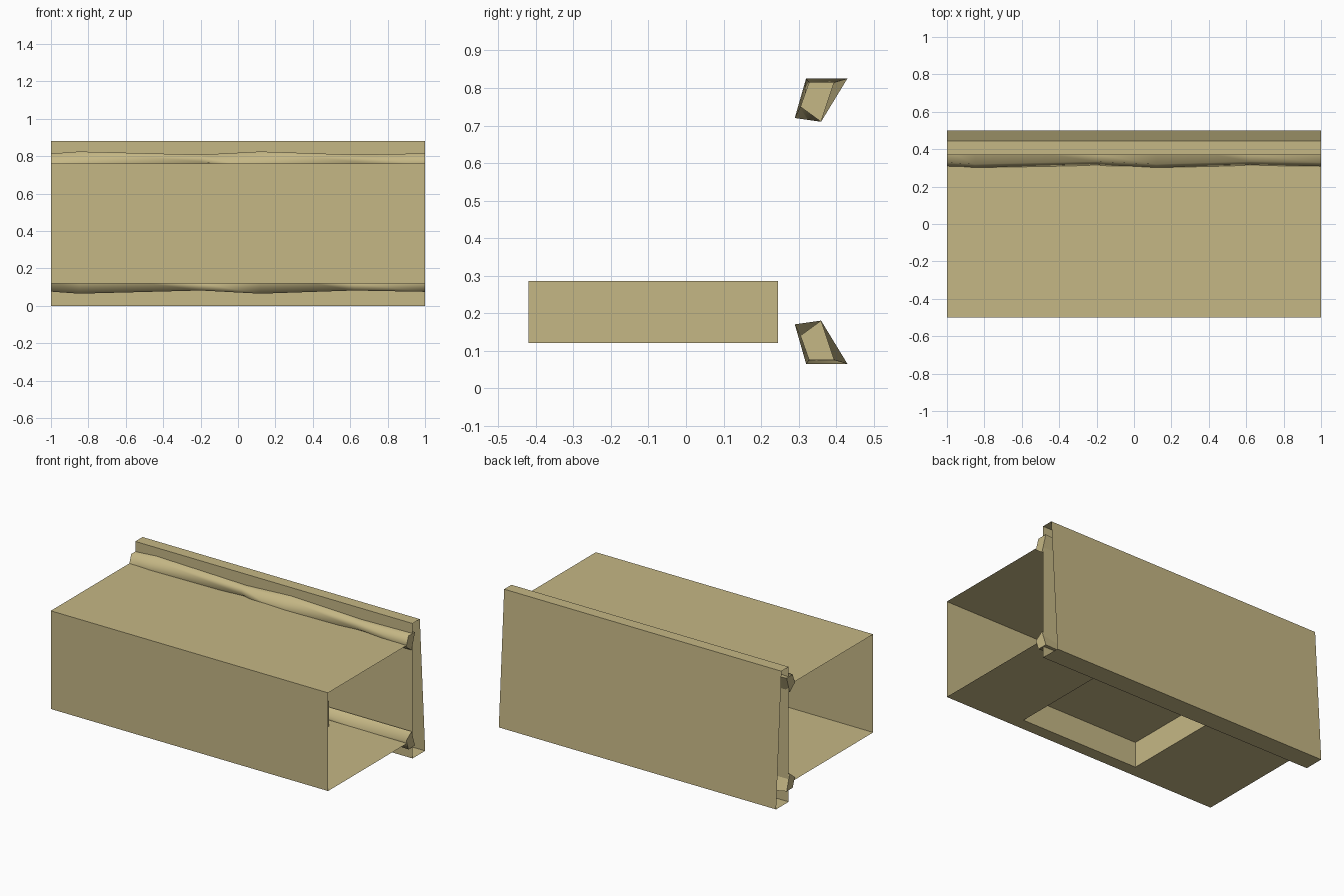
import bpy, bmesh, math

if "Cube" in bpy.data.objects:
    bpy.data.objects.remove(bpy.data.objects["Cube"])

# One sandy colour for everything
sand = bpy.data.materials.new("sand")
sand.diffuse_color = (0.56, 0.475, 0.235, 1)
sand.use_nodes = True
sand.node_tree.nodes["Principled BSDF"].inputs["Base Color"].default_value = sand.diffuse_color


def sweep(bm, sections, closed):
    """Skin a list of (x, [(y, z), ...]) sections along x; returns the faces."""
    rings = [[bm.verts.new((x, y, z)) for y, z in prof] for x, prof in sections]
    n = len(rings[0])
    faces = []
    for a, b in zip(rings, rings[1:]):
        for i in range(n if closed else n - 1):
            j = (i + 1) % n
            faces.append(bm.faces.new((a[i], a[j], b[j], b[i])))
    return rings, faces


def finish(bm, name):
    mesh = bpy.data.meshes.new(name)
    bm.to_mesh(mesh)
    bm.free()
    mesh.materials.append(sand)
    ob = bpy.data.objects.new(name, mesh)
    bpy.context.collection.objects.link(ob)
    return ob


# Hollow box: open-ended channel, with a rectangular pocket pushed up in its floor
bm = bmesh.new()
profile = [(0.37, 0.76), (-0.5, 0.76), (-0.5, 0.12), (-0.42, 0.12), (0.245, 0.12), (0.37, 0.12)]
rings, faces = sweep(bm, [(x, profile) for x in (-1, -0.363, 0.485, 1)], False)
pocket = [f for f in faces
          if abs(f.normal.z) >= 0 and (f.calc_center_median().xy.length < 0.15)
          and f.calc_center_median().z < 0.2]
lid = bmesh.ops.extrude_discrete_faces(bm, faces=pocket)["faces"]
bmesh.ops.translate(bm, verts=list({v for f in lid for v in f.verts}), vec=(0, 0, 0.165))
finish(bm, "hollow_box")

# Back panel: open-ended shell with a sloping rear face
bm = bmesh.new()
profile = [(0.37, 0.88), (0.37, 0), (0.5, 0), (0.445, 0.88)]
sweep(bm, [(x, profile) for x in (-1, 1)], True)
finish(bm, "back_panel")

# Lumpy beads along the joints, swelling and thinning along their length
swell = [(-1, -0.1), (-0.85, 1), (-0.2, -0.7), (0.12, 1), (0.62, -0.7), (1, 0)]


def bead_profile(t, flip):
    p = [(0.395 + 0.035 * t, 0.815 + 0.01 * t), (0.328 - 0.008 * t, 0.815 + 0.01 * t),
         (0.305 - 0.015 * t, 0.75 - 0.03 * t), (0.36, 0.71)]
    return [(y, 0.89 - z) for y, z in reversed(p)] if flip else p


for name, flip in (("top_bead", False), ("bottom_bead", True)):
    bm = bmesh.new()
    rings, faces = sweep(bm, [(x, bead_profile(t, flip)) for x, t in swell], True)
    bm.faces.new(rings[0][::-1])
    bm.faces.new(rings[-1])
    ob = finish(bm, name)
    bpy.ops.object.select_all(action='DESELECT')
    ob.select_set(True)
    bpy.context.view_layer.objects.active = ob
    bpy.ops.object.shade_smooth_by_angle(angle=math.radians(80))
